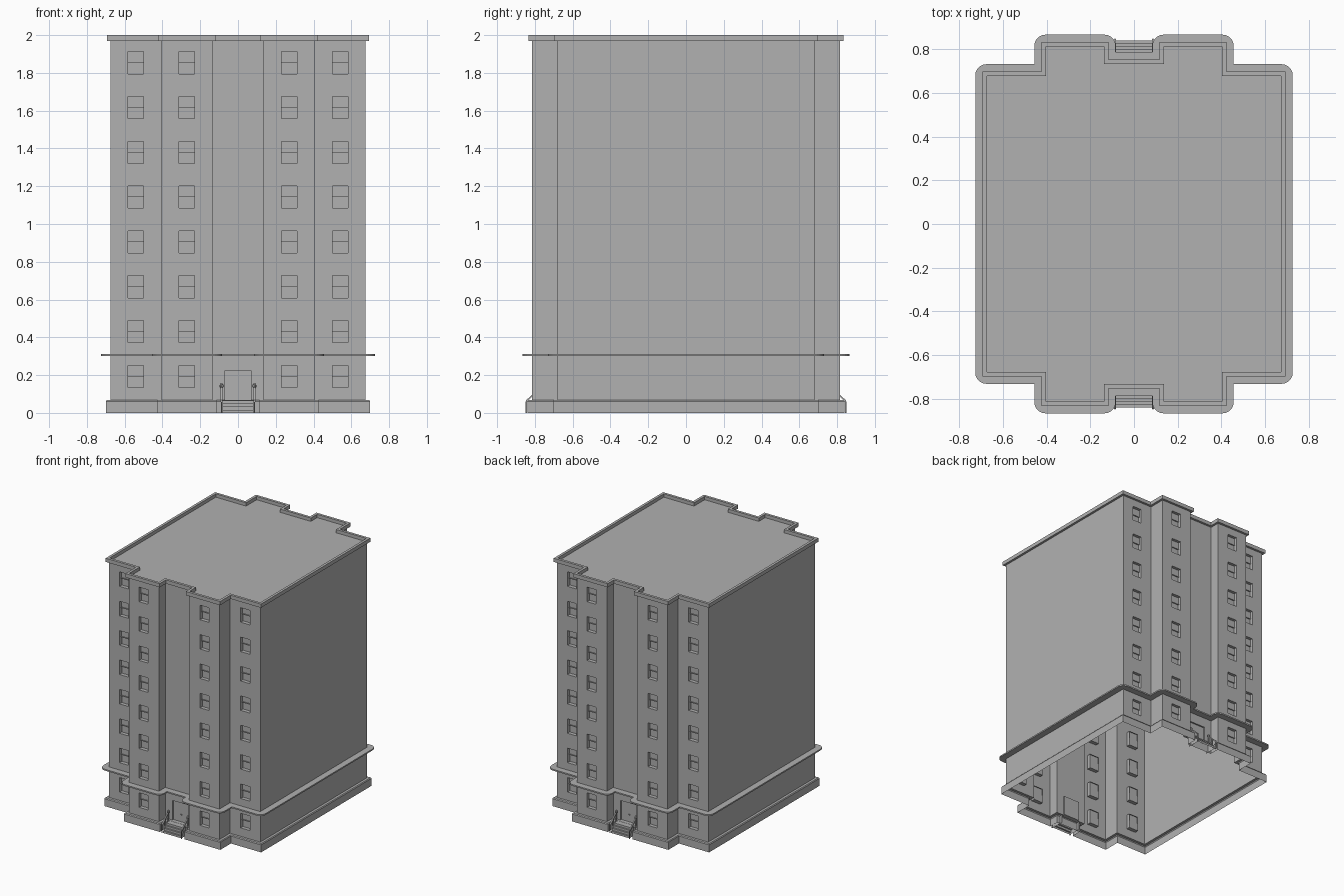
import bpy, bmesh, math
from mathutils import Vector

if "Cube" in bpy.data.objects:
    bpy.data.objects.remove(bpy.data.objects["Cube"])

# quarter footprint (front right), mirrored into the full outline
Q = [(.135, -.735), (.135, -.815), (.405, -.815), (.405, -.68), (.675, -.68)]
FOOT = (Q + [(x, -y) for x, y in reversed(Q)]
        + [(-x, -y) for x, y in Q] + [(-x, y) for x, y in reversed(Q)])
Z0, Z1 = .067, 1.97
FLOORS = [.135 + .2372 * i for i in range(8)]
WIN_W, WIN_H = .082, .117

# darker grey used for the whole building
GREY = bpy.data.materials.new("building_grey")
GREY.diffuse_color = (.44, .44, .44, 1)
GREY.use_nodes = True
GREY.node_tree.nodes["Principled BSDF"].inputs["Base Color"].default_value = GREY.diffuse_color


def finish(name, bm, mirror=(False, False)):
    bmesh.ops.remove_doubles(bm, verts=bm.verts, dist=1e-5)
    me = bpy.data.meshes.new(name)
    bm.to_mesh(me)
    bm.free()
    me.materials.append(GREY)
    ob = bpy.data.objects.new(name, me)
    bpy.context.collection.objects.link(ob)
    if any(mirror):
        m = ob.modifiers.new("mirror", 'MIRROR')
        m.use_axis = (mirror[0], mirror[1], False)
        m.merge_threshold = 1e-5
    return ob


def quad(bm, *pts):
    bm.faces.new([bm.verts.new(p) for p in pts])


def box(bm, x0, x1, y0, y1, z0, z1):
    r = bmesh.ops.create_cube(bm, size=1)
    for v in r["verts"]:
        v.co = Vector(((x0 + x1) / 2 + v.co.x * (x1 - x0),
                       (y0 + y1) / 2 + v.co.y * (y1 - y0),
                       (z0 + z1) / 2 + v.co.z * (z1 - z0)))


def outline(d, steps=0):
    """Footprint grown by d; outward corners become arcs when steps > 0."""
    out, n = [], len(FOOT)
    for i in range(n):
        p, a, b = (Vector(FOOT[k % n]) for k in (i, i - 1, i + 1))
        e1, e2 = (p - a).normalized(), (b - p).normalized()
        n1, n2 = Vector((e1.y, -e1.x)), Vector((e2.y, -e2.x))
        if steps and e1.cross(e2) > .5:
            for k in range(steps + 1):
                t = math.pi / 2 * k / steps
                out.append(p + d * (n1 * math.cos(t) + n2 * math.sin(t)))
        else:
            out.append(p + d * (n1 + n2))
    return out


def moulding(name, profile, steps=0, cap=False):
    bm = bmesh.new()
    rings = [[bm.verts.new((p.x, p.y, z)) for p in outline(d, steps)] for d, z in profile]
    for a, b in zip(rings, rings[1:]):
        for i in range(len(a)):
            j = (i + 1) % len(a)
            bm.faces.new((a[i], a[j], b[j], b[i]))
    if cap:
        bm.faces.new(rings[-1])
    return finish(name, bm)


def panel(bm, x0, x1, y, hx0, hx1, holes):
    """Front wall strip with a column of openings left empty."""
    def f(a, b, c, d):
        quad(bm, (a, y, c), (b, y, c), (b, y, d), (a, y, d))
    zs = [Z0] + [z for h in holes for z in h] + [Z1]
    for k in range(len(zs) - 1):
        if hx0 > x0:
            f(x0, hx0, zs[k], zs[k + 1])
        f(hx1, x1, zs[k], zs[k + 1])
        if k % 2 == 0 and zs[k + 1] > zs[k]:
            f(hx0, hx1, zs[k], zs[k + 1])


def reveal(bm, x0, x1, y, z0, z1, d, left=True):
    e = y + d
    if left:
        quad(bm, (x0, y, z0), (x0, e, z0), (x0, e, z1), (x0, y, z1))
    quad(bm, (x1, y, z1), (x1, e, z1), (x1, e, z0), (x1, y, z0))
    quad(bm, (x0, y, z0), (x1, y, z0), (x1, e, z0), (x0, e, z0))
    quad(bm, (x0, e, z1), (x1, e, z1), (x1, y, z1), (x0, y, z1))


# walls with window and door openings
walls, wins = bmesh.new(), bmesh.new()
holes = [(z, z + WIN_H) for z in FLOORS]
for x0, x1, y, cx in ((.135, .405, -.815, .272), (.405, .675, -.68, .541)):
    a, b = cx - WIN_W / 2, cx + WIN_W / 2
    panel(walls, x0, x1, y, a, b, holes)
    for z0, z1 in holes:
        zm = z0 + WIN_H * .52
        reveal(walls, a, b, y, z0, z1, .03)
        # lower sash, upper sash in front of it, meeting rail
        for c, d, e in ((z0, zm, y + .03), (zm, z1, y + .023)):
            quad(wins, (a, e, c), (b, e, c), (b, e, d), (a, e, d))
        quad(wins, (a, y + .03, zm), (b, y + .03, zm), (b, y + .023, zm), (a, y + .023, zm))
        box(wins, a, b, y + .018, y + .027, zm - .003, zm + .003)
DX, DZ, DD = .069, .225, .012
panel(walls, 0, .135, -.735, 0, DX, [(Z0, DZ)])
reveal(walls, 0, DX, -.735, Z0, DZ, DD, left=False)
for (ax, ay), (bx, by) in (((.135, -.735), (.135, -.815)), ((.405, -.815), (.405, -.68)),
                           ((.675, -.68), (.675, 0))):
    quad(walls, (ax, ay, Z0), (bx, by, Z0), (bx, by, Z1), (ax, ay, Z1))
finish("walls", walls, (True, True))
finish("windows", wins, (True, True))

# plinth, belt course, parapet with roof
moulding("plinth", [(.025, 0), (.025, .06), (.02, Z0), (0, Z0)])
moulding("belt_course", [(0, .302), (.051, .302), (.051, .313), (0, .313)], steps=6)
moulding("parapet_and_roof", [(0, Z1), (.018, Z1), (.018, 2), (-.003, 2), (-.003, 1.973)], cap=True)

# double doors with knobs
bm = bmesh.new()
y = -.735 + DD
quad(bm, (0, y, Z0), (DX, y, Z0), (DX, y, DZ), (0, y, DZ))
box(bm, .004, .008, y - .006, y, .124, .129)
finish("doors", bm, (True, True))

# entrance steps, hollow underneath
bm = bmesh.new()
W, H = .082, .0165
ys = [-.84, -.827, -.813, -.80, -.735]
for i in range(4):
    y0, y1, z0, z1 = ys[i], ys[i + 1], H * i, H * (i + 1)
    quad(bm, (-W, y0, z0), (W, y0, z0), (W, y0, z1), (-W, y0, z1))
    quad(bm, (-W, y0, z1), (W, y0, z1), (W, y1, z1), (-W, y1, z1))
    quad(bm, (W, y0, 0), (W, y1, 0), (W, y1, z1), (W, y0, z1))
    quad(bm, (-W, y0, z1), (-W, y1, z1), (-W, y1, 0), (-W, y0, 0))
finish("entrance_steps", bm, (False, True))

# stair handrails: sloped rail, posts and end knob
bm = bmesh.new()
x0, x1 = .082, .092
lo, hi = Vector((-.846, .062)), Vector((-.765, .135))
r = bmesh.ops.create_cube(bm, size=1)
for v in r["verts"]:
    p = hi if v.co.y > 0 else lo
    v.co = Vector(((x0 + x1) / 2 + v.co.x * .01, p.x, p.y + v.co.z * .011))
for py, z0, z1 in ((-.845, 0, .06), (-.803, .045, .1), (-.765, .06, .135)):
    box(bm, x0 + .002, x1 - .002, py - .004, py + .004, z0, z1)
s = bmesh.ops.create_uvsphere(bm, u_segments=8, v_segments=6, radius=.01)
for v in s["verts"]:
    v.co = Vector((v.co.x + (x0 + x1) / 2, v.co.y - .765, v.co.z * 1.4 + .142))
finish("stair_handrails", bm, (True, True))
